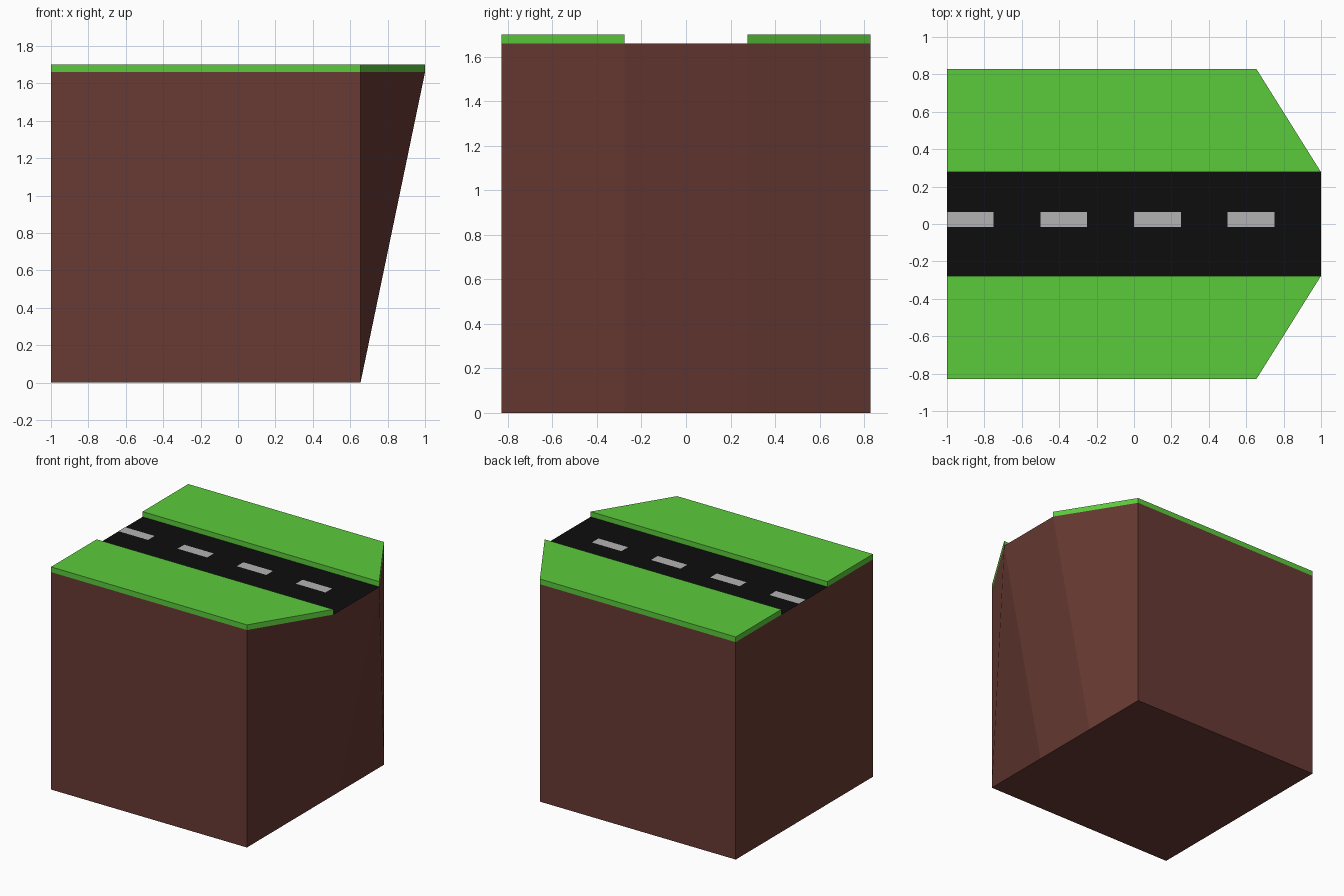
import bpy

if "Cube" in bpy.data.objects:
    bpy.data.objects.remove(bpy.data.objects["Cube"])

X0, X1, X2 = -1.0, 0.655, 1.0      # rear, corner, tip of overhang
YI, YO = 0.277, 0.828              # road half width, block half width
ZT, ZG = 1.66, 1.70                # road level, grass level


def material(name, color):
    m = bpy.data.materials.new(name)
    m.diffuse_color = (*color, 1)
    m.use_nodes = True
    m.node_tree.nodes["Principled BSDF"].inputs["Base Color"].default_value = m.diffuse_color
    return m


def mesh_object(name, verts, faces, mat):
    me = bpy.data.meshes.new(name)
    me.from_pydata(verts, [], faces)
    me.materials.append(mat)
    ob = bpy.data.objects.new(name, me)
    bpy.context.collection.objects.link(ob)
    return ob


def sheet(name, xa, xb, ya, yb, z, mat):
    return mesh_object(name, [(xa, ya, z), (xb, ya, z), (xb, yb, z), (xa, yb, z)],
                       [(0, 1, 2, 3)], mat)


def prism(name, outline, z0, z1, mat):
    n = len(outline)
    verts = [(x, y, z) for z in (z0, z1) for x, y in outline]
    faces = [tuple(reversed(range(n))), tuple(range(n, 2 * n))]
    faces += [(i, (i + 1) % n, (i + 1) % n + n, i + n) for i in range(n)]
    return mesh_object(name, verts, faces, mat)


earth = material("earth", (0.14, 0.042, 0.033))
grass = material("grass", (0.105, 0.59, 0.044))
asphalt = material("asphalt", (0.004, 0.004, 0.004))
paint = material("paint", (0.45, 0.45, 0.45))

# Earth block: rectangular foot, right side leans out to the road end
foot = [(X0, -YO), (X1, -YO), (X1, -YI), (X1, YI), (X1, YO), (X0, YO)]
rim = [(X0, -YO), (X1, -YO), (X2, -YI), (X2, YI), (X1, YO), (X0, YO)]
verts = [(x, y, 0) for x, y in foot] + [(x, y, ZT) for x, y in rim]
faces = [(5, 4, 3, 2, 1, 0)]
for i in range(6):
    j = (i + 1) % 6
    # the far twisted quad starts at its outer corner to mirror the near one
    faces.append((j, j + 6, i + 6, i) if i == 3 else (i, j, j + 6, i + 6))
mesh_object("earth_block", verts, faces, earth)

# Raised grass verges on both sides of the road
verge = [(X0, YI), (X2, YI), (X1, YO), (X0, YO)]
prism("grass_verge_back", verge, ZT, ZG, grass)
prism("grass_verge_front", [(x, -y) for x, y in reversed(verge)], ZT, ZG, grass)

# Road surface and dashed centre line
sheet("road", X0, X2, -YI, YI, ZT, asphalt)
for k in range(4):
    x = X0 + 0.5 * k
    sheet(f"lane_dash_{k + 1}", x, x + 0.25, -0.015, 0.065, ZT + 0.002, paint)
